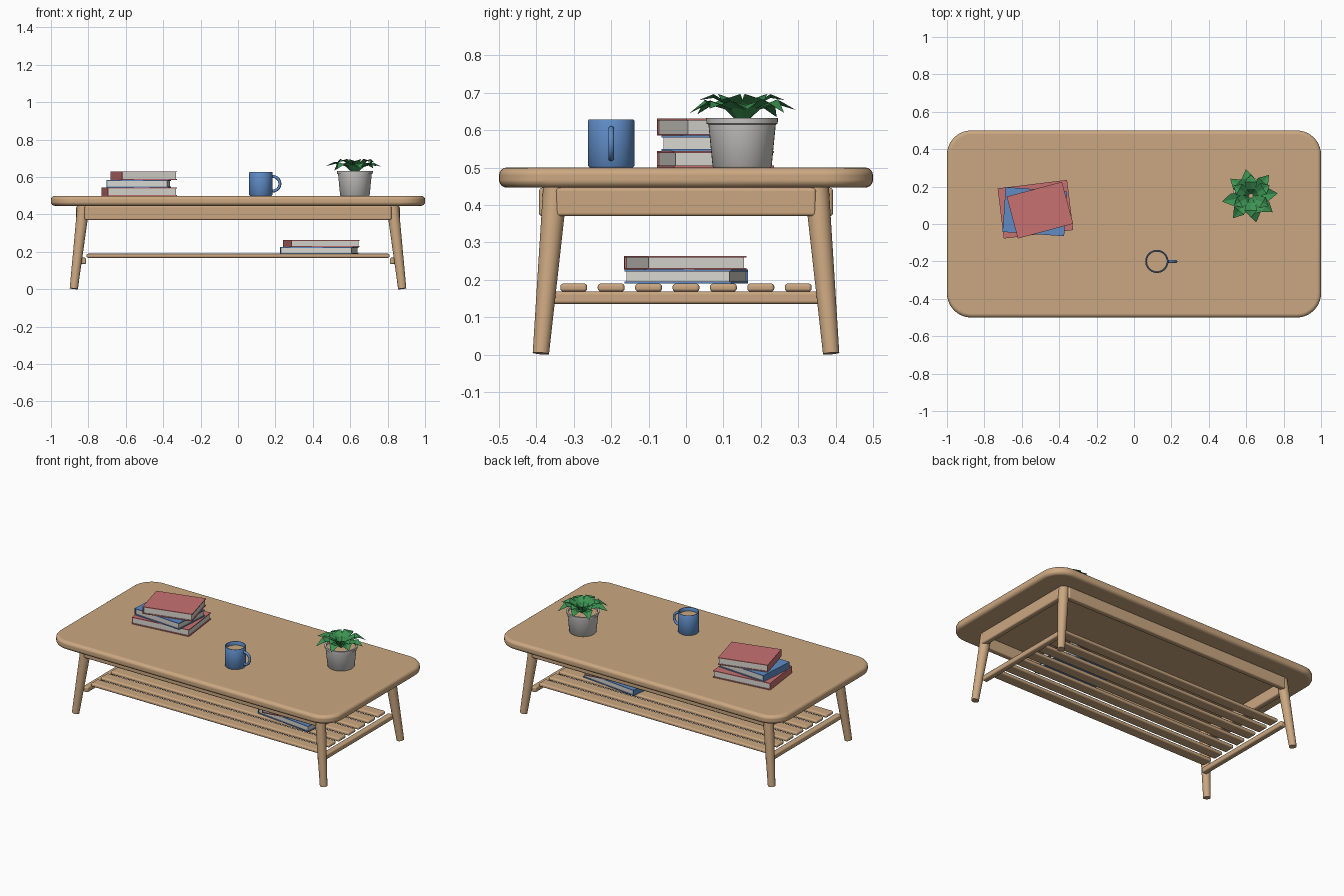
import bpy, bmesh, math, random
from mathutils import Matrix, Vector

if "Cube" in bpy.data.objects:
    bpy.data.objects.remove(bpy.data.objects["Cube"])

random.seed(4)


def material(name, rgb):
    m = bpy.data.materials.new(name)
    m.diffuse_color = (*rgb, 1)
    m.use_nodes = True
    m.node_tree.nodes["Principled BSDF"].inputs["Base Color"].default_value = m.diffuse_color
    return m


WOOD = material("wood", (0.60, 0.39, 0.22))
RED = material("red cover", (0.57, 0.165, 0.165))
BLUE = material("blue", (0.115, 0.26, 0.56))
PAPER = material("paper", (0.68, 0.67, 0.62))
CERAMIC = material("grey ceramic", (0.58, 0.57, 0.55))
LEAF = material("leaf green", (0.045, 0.29, 0.085))


def finish(name, bm, mats, smooth=True, bevel=0, segs=3):
    """Turn a bmesh into a named object, with optional rounded edges."""
    bmesh.ops.recalc_face_normals(bm, faces=bm.faces)
    me = bpy.data.meshes.new(name)
    bm.to_mesh(me)
    bm.free()
    for m in mats:
        me.materials.append(m)
    ob = bpy.data.objects.new(name, me)
    bpy.context.collection.objects.link(ob)
    if smooth:
        me.shade_smooth()
        me.set_sharp_from_angle(angle=math.radians(40))
    if bevel:
        b = ob.modifiers.new("rounded edges", 'BEVEL')
        b.width, b.segments = bevel, segs
        b.limit_method, b.angle_limit = 'ANGLE', math.radians(50)
        if smooth:
            me.set_sharp_from_angle(angle=math.radians(180))
            b.harden_normals = True
    return ob


def add_box(bm, lo, hi, mat=0, matrix=Matrix()):
    lo, hi = Vector(lo), Vector(hi)
    m = matrix @ Matrix.Translation((lo + hi) / 2) @ Matrix.Diagonal((*(hi - lo), 1))
    verts = bmesh.ops.create_cube(bm, size=1, matrix=m)["verts"]
    for f in {f for v in verts for f in v.link_faces}:
        f.material_index = mat


def box(name, lo, hi, bevel):
    bm = bmesh.new()
    add_box(bm, lo, hi)
    return finish(name, bm, [WOOD], bevel=bevel)


def lathe(name, profile, centre, mats, rule=lambda i: 0, n=40):
    """Spin (radius, z) points about a vertical axis; rule picks each band's colour."""
    bm = bmesh.new()
    rings = []
    for r, z in profile:
        if r == 0:
            rings.append([bm.verts.new((centre[0], centre[1], z))] * n)
        else:
            rings.append([bm.verts.new((centre[0] + r * math.cos(k * math.tau / n),
                                        centre[1] + r * math.sin(k * math.tau / n), z))
                          for k in range(n)])
    for i, (a, b) in enumerate(zip(rings, rings[1:])):
        for k in range(n):
            j = (k + 1) % n
            f = bm.faces.new(list(dict.fromkeys((a[k], a[j], b[j], b[k]))))
            f.material_index = rule(i)
    return finish(name, bm, mats)


# Table top: rounded rectangle with soft edges
bm = bmesh.new()
R = 0.13
outline = []
for q, (sx, sy) in enumerate([(1, 1), (-1, 1), (-1, -1), (1, -1)]):
    for k in range(11):
        a = (q + k / 10) * math.pi / 2
        outline.append(bm.verts.new((sx * (1 - R) + R * math.cos(a),
                                     sy * (0.5 - R) + R * math.sin(a), 0.446)))
base = bm.faces.new(outline)
ext = bmesh.ops.extrude_face_region(bm, geom=[base], use_keep_orig=True)["geom"]
bmesh.ops.translate(bm, vec=(0, 0, 0.054), verts=[g for g in ext if isinstance(g, bmesh.types.BMVert)])
finish("table_top", bm, [WOOD], bevel=0.021, segs=4)

# Splayed tapered legs
for sx in (-1, 1):
    for sy in (-1, 1):
        foot = Vector((sx * 0.878, sy * 0.388, 0.003))
        head = Vector((sx * 0.826, sy * 0.349, 0.45))
        d = head - foot
        m = Matrix.Translation((foot + head) / 2) @ d.to_track_quat('Z', 'Y').to_matrix().to_4x4()
        bm = bmesh.new()
        bmesh.ops.create_cone(bm, cap_ends=True, segments=24, radius1=0.022,
                              radius2=0.033, depth=d.length, matrix=m)
        finish("leg", bm, [WOOD])

# Aprons, stretchers and shelf slats
for s in (-1, 1):
    y = sorted((s * 0.356, s * 0.393))
    box("long_apron", (-0.82, y[0], 0.37), (0.82, y[1], 0.446), 0.009)
    x = sorted((s * 0.828, s * 0.865))
    box("short_apron", (x[0], -0.348, 0.37), (x[1], 0.348, 0.446), 0.009)
    x = sorted((s * 0.812, s * 0.85))
    box("stretcher", (x[0], -0.36, 0.135), (x[1], 0.36, 0.169), 0.009)
for i in range(-3, 4):
    box("shelf_slat", (-0.81, i * 0.1 - 0.036, 0.168), (0.81, i * 0.1 + 0.036, 0.19), 0.009)


# Books: covers and spine around a recessed page block
def book(name, cover, centre, size, z0, z1, degrees):
    m = Matrix.Translation((*centre, 0)) @ Matrix.Rotation(math.radians(degrees), 4, 'Z')
    w, h, t = size[0] / 2, size[1] / 2, 0.005
    bm = bmesh.new()
    add_box(bm, (-w, -h, z0), (w, h, z0 + t), 0, m)
    add_box(bm, (-w, -h, z1 - t), (w, h, z1), 0, m)
    add_box(bm, (-w, -h, z0 + t), (-w + t, h, z1 - t), 0, m)
    add_box(bm, (-w + t, -h + 0.005, z0 + t), (w - 0.005, h - 0.005, z1 - t), 1, m)
    finish(name, bm, [cover, PAPER], smooth=False)


book("bottom_book", RED, (-0.527, 0.079), (0.374, 0.27), 0.5, 0.544, 7)
book("middle_book", BLUE, (-0.53, 0.066), (0.33, 0.24), 0.544, 0.585, -4)
book("upper_book", RED, (-0.503, 0.074), (0.306, 0.232), 0.585, 0.631, 15)
book("shelf_lower_book", BLUE, (0.434, 0.001), (0.39, 0.287), 0.19, 0.227, -6.7)
book("shelf_upper_book", RED, (0.445, -0.002), (0.37, 0.269), 0.227, 0.264, 9.5)

# Mug, its drink and handle
MUG = (0.122, -0.2)
lathe("mug", [(0, 0.5), (0.058, 0.5), (0.062, 0.505), (0.062, 0.625), (0.06, 0.628),
              (0.056, 0.628), (0.054, 0.625), (0.054, 0.605), (0, 0.605)],
      MUG, [BLUE, WOOD], lambda i: int(i == 7))
bm = bmesh.new()
rings = []
for i in range(17):
    a = math.radians(-95 + 190 * i / 16)
    ring = []
    for k in range(10):
        b = k * math.tau / 10
        r = 0.039 + 0.008 * math.cos(b)
        ring.append(bm.verts.new((MUG[0] + 0.063 + r * math.cos(a),
                                  MUG[1] + 0.008 * math.sin(b), 0.564 + r * math.sin(a))))
    rings.append(ring)
for a, b in zip(rings, rings[1:]):
    for k in range(10):
        bm.faces.new((a[k], a[k - 1], b[k - 1], b[k]))
bm.faces.new(rings[0])
bm.faces.new(rings[-1])
finish("mug_handle", bm, [BLUE])

# Plant pot with soil
POT = (0.625, 0.15)
lathe("plant_pot", [(0, 0.5), (0.076, 0.5), (0.079, 0.503), (0.09, 0.615), (0.095, 0.617),
                    (0.096, 0.632), (0.086, 0.632), (0.085, 0.62), (0, 0.62)],
      POT, [CERAMIC, WOOD], lambda i: int(i == 7))

# Arching folded leaves: (reach, height, half width) along each leaf
bm = bmesh.new()


def leaf(angle, length, lift, droop):
    stations = [(0.015, 0.622, 0.005), (0.33, 0.655 + lift * 0.6, 0.024),
                (0.66, 0.668 + lift, 0.034), (1.0, 0.668 + lift - droop, 0)]
    rot = Matrix.Translation((*POT, 0)) @ Matrix.Rotation(angle, 4, 'Z')
    rows = []
    for i, (t, z, w) in enumerate(stations):
        r = max(0.012, t * length)
        pts = [(r, 0, z)] if w == 0 else [(r, -w, z + w * 0.3), (r, 0, z), (r, w, z + w * 0.3)]
        rows.append([bm.verts.new(rot @ Vector(p)) for p in pts])
    for a, b in zip(rows, rows[1:]):
        for k in range(2):
            if len(b) == 1:
                bm.faces.new((a[k], a[k + 1], b[0]))
            else:
                bm.faces.new((a[k], a[k + 1], b[k + 1], b[k]))


for i in range(8):
    leaf(math.radians(8 + 45 * i) + random.uniform(-0.08, 0.08),
         random.uniform(0.142, 0.16), random.uniform(-0.006, 0.006),
         random.uniform(0.008, 0.032))
for i in range(6):
    leaf(math.radians(30 + 60 * i), random.uniform(0.095, 0.118), 0.018, 0.006)
finish("plant_leaves", bm, [LEAF], smooth=False)
